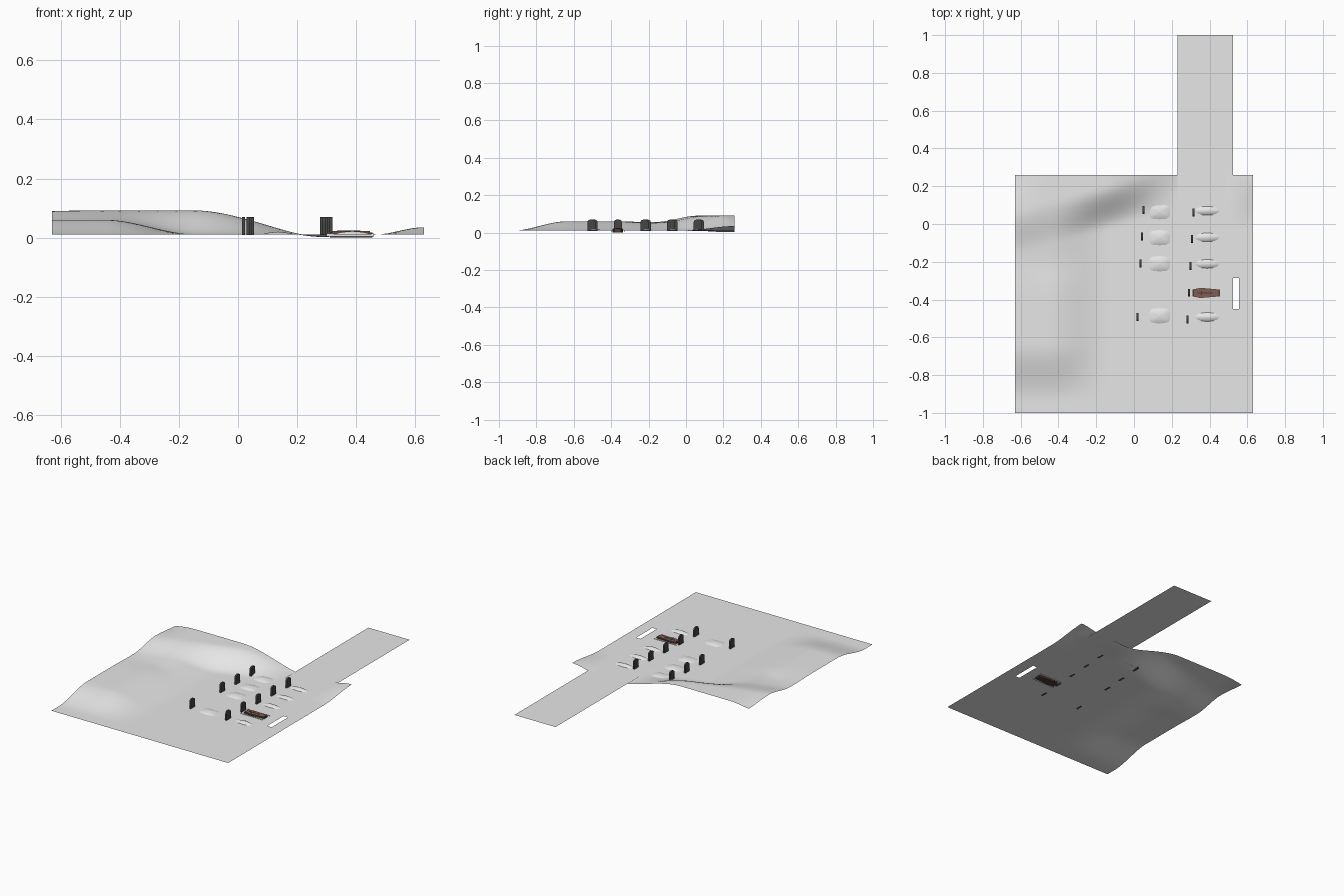
import bpy, bmesh, math

if "Cube" in bpy.data.objects:
    bpy.data.objects.remove(bpy.data.objects["Cube"])


def material(name, rgb):
    m = bpy.data.materials.new(name)
    m.diffuse_color = (*rgb, 1)
    m.use_nodes = True
    m.node_tree.nodes["Principled BSDF"].inputs["Base Color"].default_value = m.diffuse_color
    return m


GREY = material("pale grey ground", (0.8, 0.8, 0.8))
STONE = material("dark stone", (0.06, 0.06, 0.06))
WOOD = material("brown wood", (0.22, 0.11, 0.085))
DARK_WOOD = material("dark brown wood", (0.08, 0.045, 0.035))


def make(name, bm, mat, smooth=False):
    me = bpy.data.meshes.new(name)
    bm.normal_update()
    for f in bm.faces:
        f.smooth = smooth
    bm.to_mesh(me)
    bm.free()
    ob = bpy.data.objects.new(name, me)
    bpy.context.collection.objects.link(ob)
    me.materials.append(mat)
    return ob


def step(v, a, b):
    t = max(0, min(1, (v - a) / (b - a)))
    return t * t * (3 - 2 * t)


def bump(x, y, cx, cy, sx, sy):
    return math.exp(-((x - cx) / sx) ** 2 - ((y - cy) / sy) ** 2)


# rolling ground: plateau on the left, ridge along the back
def height(x, y):
    plateau = step(x, -0.14, -0.45) * step(y, -0.93, -0.64)
    edge = -0.04 + 0.28 * (max(-0.6, min(0.1, x)) + 0.6)
    ridge = step(x, 0.29, -0.15) * step(y, edge - 0.11, edge + 0.11)
    z = 0.01 + 0.05 * plateau * (1 - ridge) + 0.082 * ridge
    z -= 0.018 * bump(x, y, -0.66, 0.28, 0.09, 0.15) 
    z -= 0.008 * bump(x, y, -0.45, -0.2, 0.2, 0.1) * plateau
    z -= 0.008 * bump(x, y, 0.27, 0.22, 0.12, 0.1)
    z += 0.025 * step(x, 0.46, 0.63) * step(y, -0.02, 0.26)
    return max(z, 0.002)


def ruler(a, b, n, extra):
    vals = [a + (b - a) * i / n for i in range(n + 1)]
    vals = [v for v in vals if v in (a, b) or all(abs(v - e) > 0.008 for e in extra)]
    return sorted(set(vals + extra))


# ground sheet with an open slot
SLOT = (0.523, 0.555, -0.45, -0.285)
xs = ruler(-0.63, 0.63, 60, list(SLOT[:2]))
ys = ruler(-1.0, 0.26, 60, list(SLOT[2:]))
bm = bmesh.new()
grid = [[bm.verts.new((x, y, height(x, y))) for x in xs] for y in ys]
for j in range(len(ys) - 1):
    for i in range(len(xs) - 1):
        cx, cy = (xs[i] + xs[i + 1]) / 2, (ys[j] + ys[j + 1]) / 2
        if SLOT[0] < cx < SLOT[1] and SLOT[2] < cy < SLOT[3]:
            continue
        bm.faces.new((grid[j][i], grid[j][i + 1], grid[j + 1][i + 1], grid[j + 1][i]))
make("ground", bm, GREY, True)

# flat path running through the plot
bm = bmesh.new()
bm.faces.new([bm.verts.new(p) for p in ((0.23, -0.81, 0.0115), (0.523, -0.81, 0.0115),
                                        (0.523, 1, 0.0115), (0.23, 1, 0.0115))])
make("path", bm, GREY)


# upright slab with rounded shoulders
def headstone(x, y):
    bm = bmesh.new()
    w, t, z0, z1 = 0.021, 0.005, 0.008, 0.055
    outline = [(-w, z0), (w, z0)]
    outline += [(w * math.cos(a), z1 + 0.015 * math.sin(a) ** 0.8)
                for a in (math.pi * k / 8 for k in range(1, 8))]
    outline.insert(2, (w, z1))
    outline.append((-w, z1))
    face = bm.faces.new([bm.verts.new((x - t, y + u, z)) for u, z in outline])
    ext = bmesh.ops.extrude_face_region(bm, geom=[face])["geom"]
    bmesh.ops.translate(bm, verts=[v for v in ext if isinstance(v, bmesh.types.BMVert)],
                        vec=(2 * t, 0, 0))
    bmesh.ops.recalc_face_normals(bm, faces=bm.faces)
    make("headstone", bm, STONE)


# low dome of earth; power below 1 gives a boxier outline
def mound(x, y, rx, ry, h, power):
    bm = bmesh.new()
    n, rings = 28, 6
    top = bm.verts.new((x, y, 0.011 + h))
    prev = None
    for r in range(1, rings + 1):
        s = r / rings
        ring = []
        for k in range(n):
            a = 2 * math.pi * k / n
            c, d = math.cos(a), math.sin(a)
            ring.append(bm.verts.new((x + rx * s * math.copysign(abs(c) ** power, c),
                                      y + ry * s * math.copysign(abs(d) ** power, d),
                                      0.010 + h * (1 - s ** 2.2))))
        for k in range(n):
            m = (k + 1) % n
            if prev:
                bm.faces.new((prev[k], ring[k], ring[m], prev[m]))
            else:
                bm.faces.new((top, ring[k], ring[m]))
        prev = ring
    make("grave_mound", bm, GREY, True)


for row in range(5):
    dy = -0.142 * row
    headstone(0.315 - 0.008 * row, 0.062 + dy)
    if row != 3:
        headstone(0.05 - 0.008 * row, 0.075 + dy)
        mound(0.135, 0.065 + dy * 0.97, 0.056, 0.04, 0.009, 0.6)
        mound(0.388, 0.07 + dy * 0.99, 0.068, 0.025, 0.011, 1)


# coffin: tapered six-sided box with a raised inset lid
def coffin_part(name, scale, z0, z1, mat):
    bm = bmesh.new()
    pts = [(-0.072, -0.019), (-0.03, -0.027), (0.072, -0.018),
           (0.072, 0.018), (-0.03, 0.027), (-0.072, 0.019)]
    face = bm.faces.new([bm.verts.new((0.383 + px * scale, -0.365 + py * scale, z0))
                         for px, py in pts])
    ext = bmesh.ops.extrude_face_region(bm, geom=[face])["geom"]
    bmesh.ops.translate(bm, verts=[v for v in ext if isinstance(v, bmesh.types.BMVert)],
                        vec=(0, 0, z1 - z0))
    bmesh.ops.recalc_face_normals(bm, faces=bm.faces)
    make(name, bm, mat)


def box(name, c, s, mat):
    bm = bmesh.new()
    bmesh.ops.create_cube(bm, size=1)
    for v in bm.verts:
        v.co = [c[i] + v.co[i] * s[i] for i in range(3)]
    make(name, bm, mat)


coffin_part("coffin_body", 1.0, 0.0, 0.018, DARK_WOOD)
coffin_part("coffin_lid", 0.9, 0.018, 0.022, WOOD)
box("lid_cross_long", (0.375, -0.365, 0.0225), (0.08, 0.004, 0.002), DARK_WOOD)
box("lid_cross_short", (0.358, -0.365, 0.0225), (0.004, 0.022, 0.002), DARK_WOOD)

# thin kerbs on either side of the coffin
for side in (-1, 1):
    box("grave_kerb", (0.38, -0.365 + side * 0.035, 0.009), (0.16, 0.002, 0.010), GREY)
